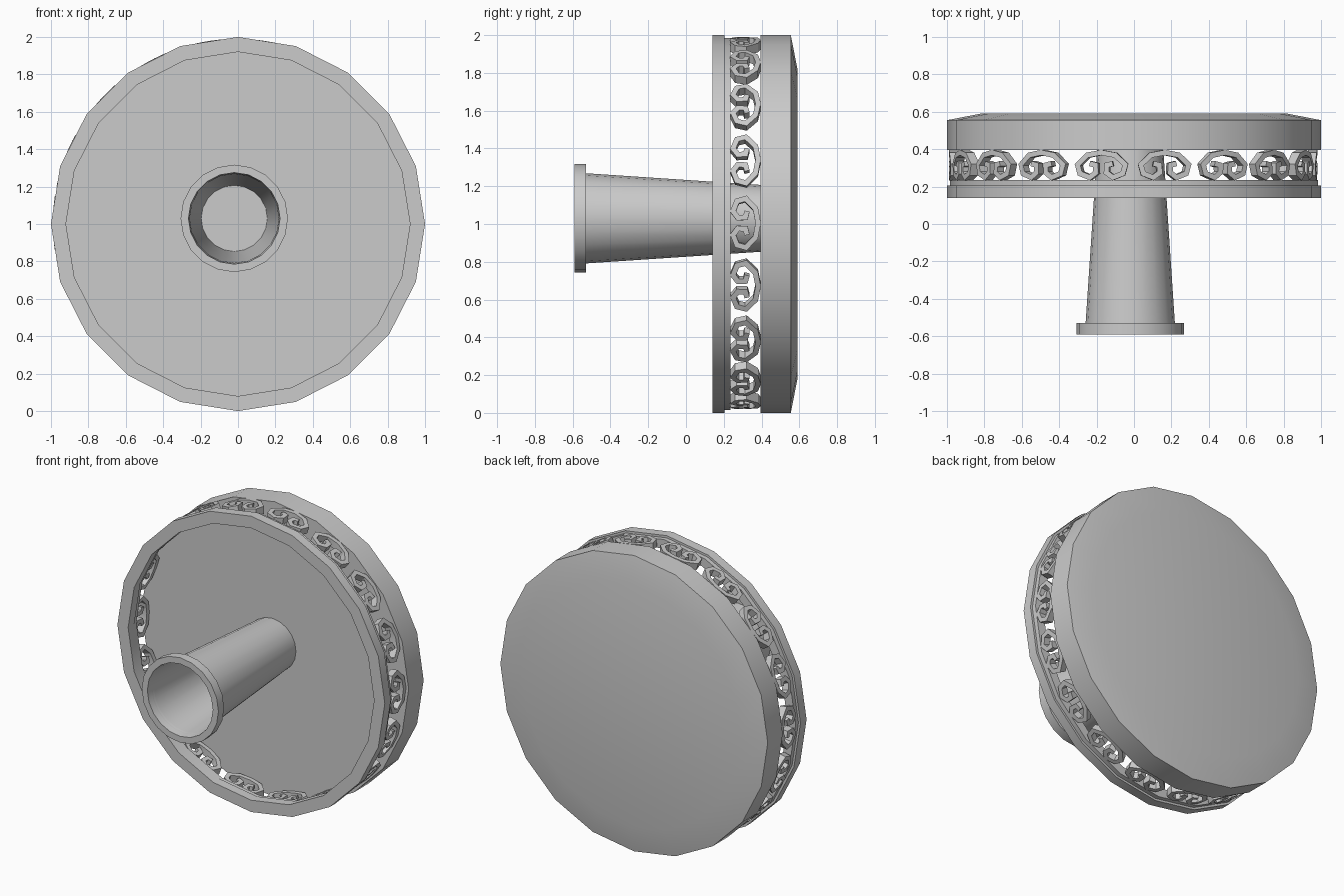
import bpy, bmesh, math
from mathutils import Vector

if "Cube" in bpy.data.objects:
    bpy.data.objects.remove(bpy.data.objects["Cube"])


def finish(name, bm):
    """Turn a bmesh into a cleaned, angle-smoothed object."""
    bmesh.ops.remove_doubles(bm, verts=bm.verts, dist=1e-5)
    bmesh.ops.recalc_face_normals(bm, faces=bm.faces)
    me = bpy.data.meshes.new(name)
    bm.to_mesh(me)
    bm.free()
    ob = bpy.data.objects.new(name, me)
    bpy.context.collection.objects.link(ob)
    bpy.ops.object.select_all(action='DESELECT')
    ob.select_set(True)
    bpy.context.view_layer.objects.active = ob
    bpy.ops.object.shade_smooth_by_angle(angle=math.radians(25))
    return ob


def lathe(name, profile, cx=0.0, cz=1.0, n=20, closed=True):
    """Revolve an (r, y) profile round the y axis."""
    bm = bmesh.new()
    rings = []
    for i in range(n):
        a = 2 * math.pi * i / n
        rings.append([(cx + r * math.cos(a), y, cz + r * math.sin(a)) for r, y in profile])
    m = len(profile)
    for i in range(n):
        p, q = rings[i], rings[(i + 1) % n]
        for j in range(m if closed else m - 1):
            k = (j + 1) % m
            quad = [p[j], p[k], q[k], q[j]]
            pts = []
            for c in quad:
                if all((Vector(c) - Vector(d)).length > 1e-6 for d in pts):
                    pts.append(c)
            if len(pts) > 2:
                bm.faces.new([bm.verts.new(c) for c in pts])
    return finish(name, bm)


# solid back disc with a shallow bevel
lathe("back_disc", [(0, .395), (1, .395), (1, .555), (.82, .59), (0, .59)], closed=False)

# front rim and the thin seat ring behind it
lathe("front_rim", [(.92, .14), (1, .14), (1, .205), (.92, .205)])
lathe("seat_ring", [(.925, .205), (.985, .205), (.985, .235), (.925, .235)])

# hollow tapered stem and its end flange, slightly off centre
lathe("stem", [(.177, .395), (.24, -.55)], -.02, 1.03, closed=False)
lathe("stem_flange", [(.238, -.53), (.287, -.53), (.287, -.59), (.245, -.59)], -.02, 1.03)

# scrollwork: one mirrored scroll path, repeated round the gap
half = [(0, .147), (.075, .133), (.128, .082), (.115, .035), (.062, .014),
        (.028, .04), (.03, .08), (.062, .088)]
path = [Vector((-x, v)) for x, v in reversed(half[1:])] + [Vector(p) for p in half]
W = .014
left, right = [], []
for i, p in enumerate(path):
    d = [(b - a).normalized() for a, b in zip(path[max(i - 1, 0):i + 1], path[i:i + 2])] \
        if 0 < i else [(path[1] - path[0]).normalized()]
    if i == len(path) - 1:
        d = [(p - path[i - 1]).normalized()]
    t = sum(d, Vector((0, 0))).normalized()
    nrm = Vector((-t.y, t.x))
    w = W / max(.6, t.dot(d[0]))
    left.append(p + nrm * w)
    right.append(p - nrm * w)

bm = bmesh.new()
COUNT = 18
for s in range(COUNT):
    a0 = 2 * math.pi * s / COUNT

    def place(p, r):
        a = a0 + p.x / .97
        return bm.verts.new((r * math.cos(a) - .005, .235 + p.y, 1.005 + r * math.sin(a)))

    sections = [[place(l, .985), place(r, .985), place(r, .935), place(l, .935)]
                for l, r in zip(left, right)]
    for p, q in zip(sections, sections[1:]):
        for j in range(4):
            k = (j + 1) % 4
            bm.faces.new([p[j], p[k], q[k], q[j]])
    bm.faces.new(sections[0])
    bm.faces.new(sections[-1][::-1])
finish("scrollwork_band", bm)
